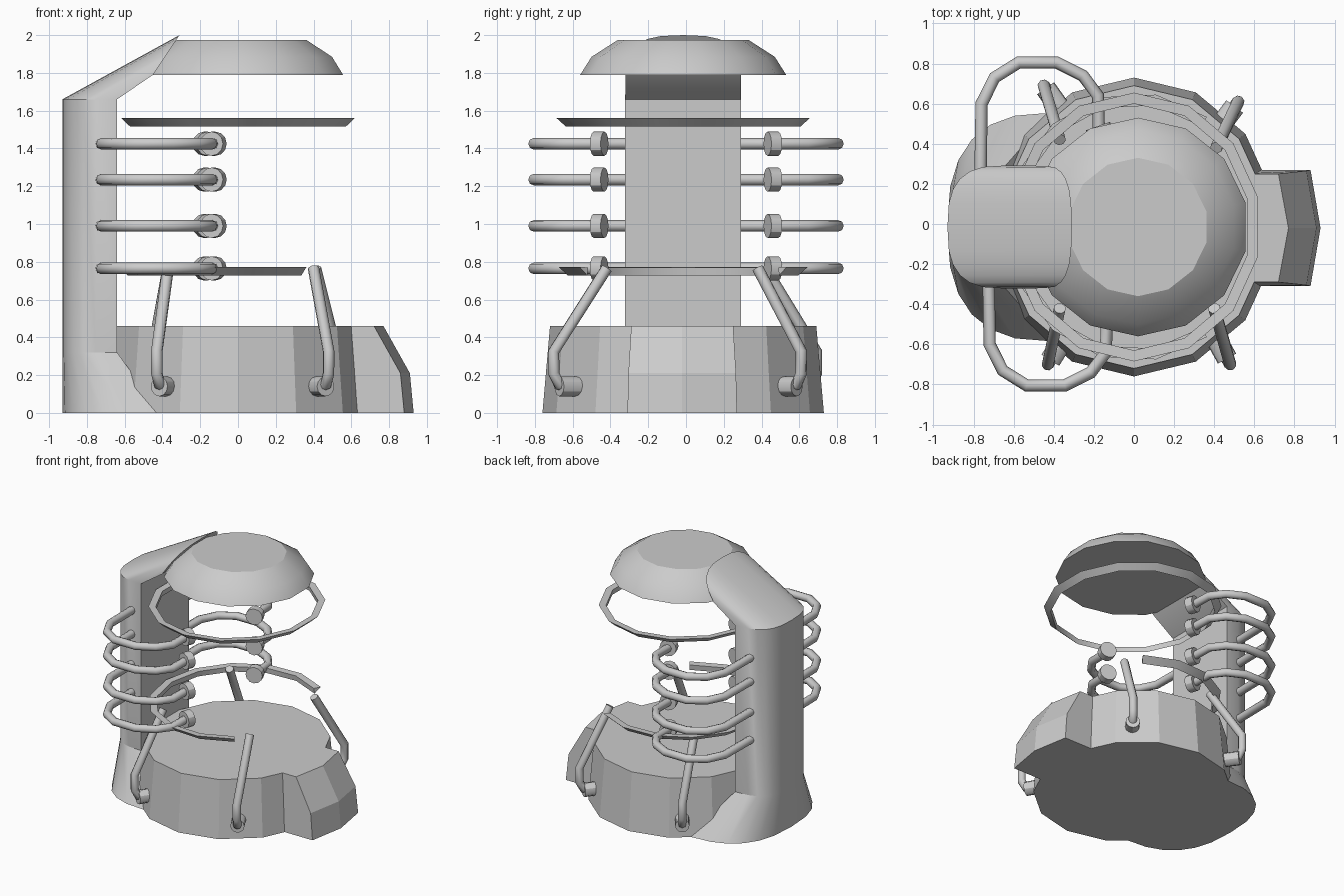
import bpy, math
from mathutils import Vector

if "Cube" in bpy.data.objects:
    bpy.data.objects.remove(bpy.data.objects["Cube"])

YC = -0.015  # slight sideways offset of the body


def finish(ob, angle=30):
    bpy.ops.object.select_all(action='DESELECT')
    ob.select_set(True)
    bpy.context.view_layer.objects.active = ob
    bpy.ops.object.shade_smooth_by_angle(angle=math.radians(angle))
    return ob


def loft(name, rows, closed_rows=False, angle=30):
    """Skin rows of points, each row a closed section; cap the ends or join them."""
    n = len(rows[0])
    verts = [p for r in rows for p in r]
    faces = []
    count = len(rows) if closed_rows else len(rows) - 1
    for i in range(count):
        a, b = i * n, ((i + 1) % len(rows)) * n
        for j in range(n):
            k = (j + 1) % n
            faces.append((a + j, a + k, b + k, b + j))
    if not closed_rows:
        faces.append(tuple(reversed(range(n))))
        faces.append(tuple(range((len(rows) - 1) * n, len(rows) * n)))
    me = bpy.data.meshes.new(name)
    me.from_pydata(verts, [], faces)
    ob = bpy.data.objects.new(name, me)
    bpy.context.collection.objects.link(ob)
    bpy.context.view_layer.objects.active = ob
    ob.select_set(True)
    bpy.ops.object.mode_set(mode='EDIT')
    bpy.ops.mesh.select_all(action='SELECT')
    bpy.ops.mesh.normals_make_consistent(inside=False)
    bpy.ops.object.mode_set(mode='OBJECT')
    return finish(ob, angle)


def circle(cx, rx, ry, z, n=14):
    angs = [math.tau * i / n - math.pi / 2 for i in range(n)]
    return [(cx + rx * math.cos(a), YC + ry * math.sin(a), z) for a in angs]


def tube(name, pts, r=0.031):
    cu = bpy.data.curves.new(name, 'CURVE')
    cu.dimensions = '3D'
    cu.bevel_depth = r
    cu.bevel_resolution = 2
    cu.use_fill_caps = True
    sp = cu.splines.new('POLY')
    sp.points.add(len(pts) - 1)
    for p, co in zip(sp.points, pts):
        p.co = (*co, 1)
    ob = bpy.data.objects.new(name, cu)
    bpy.context.collection.objects.link(ob)
    bpy.ops.object.select_all(action='DESELECT')
    ob.select_set(True)
    bpy.context.view_layer.objects.active = ob
    bpy.ops.object.convert(target='MESH')
    return finish(bpy.context.object, 50)


def disc(name, loc, axis, r, depth):
    bpy.ops.mesh.primitive_cylinder_add(vertices=12, radius=r, depth=depth, location=loc)
    ob = bpy.context.object
    ob.name = name
    ob.rotation_euler = Vector(axis).to_track_quat('Z', 'Y').to_euler()
    return finish(ob)


# Base drum
loft("base", [circle(0, 0.71, 0.745, 0), circle(0, 0.67, 0.705, 0.46)], angle=20)

# Block on the side of the base
rows = []
for y, back in ((-1, 0.05), (0, 0), (1, 0.05)):
    rows.append([(x - (back if x > 0.6 else 0), YC - 0.005 + y * w, z) for x, z, w in
                 ((0.5, 0, 0.29), (0.93, 0, 0.29), (0.91, 0.21, 0.285), (0.77, 0.46, 0.27), (0.5, 0.46, 0.27))])
loft("base_block", rows, angle=5)

# Column with a flared foot and a slanted hood
ts = [math.radians(-90 + 180 * i / 12) for i in range(13)]


def section(t, p):
    s = math.sin(t)
    return max(math.cos(t), 0) ** p, math.copysign(abs(s) ** p, s)


def d_row(xin, d, w, z, p, dz=0):
    out = []
    for t in ts:
        c, s = section(t, p)
        out.append((xin - d * c, YC + w * s, z + dz * c))
    return out


loft("column", [d_row(-0.41, 0.52, 0.57, 0, 0.77),
                d_row(-0.64, 0.29, 0.307, 0.32, 0.7),
                d_row(-0.64, 0.29, 0.307, 1.66, 0.7),
                d_row(-0.45, -0.14, 0.305, 1.79, 0.7, 0.21)])

# Dome lid
loft("lid", [circle(0.02, 0.55, 0.545, 1.79), circle(0.02, 0.49, 0.485, 1.885),
             circle(0.02, 0.35, 0.345, 1.975)], angle=32)


# Bevelled rings: the upper one is whole, the lower one is open at the right
def ring_rows(z, angles):
    rows = []
    for a in angles:
        c, s = math.cos(a), math.sin(a)
        rows.append([(rx * c, YC + ry * s, z + h) for rx, ry, h in
                     ((0.633, 0.67, 0.045), (0.58, 0.615, 0.042), (0.585, 0.62, 0))])
    return rows


step = math.tau / 14
loft("upper_ring", ring_rows(1.515, [step * i - math.pi / 2 for i in range(14)]), closed_rows=True)
gap = math.radians(55)
loft("lower_ring", ring_rows(0.728, [gap + (math.tau - 2 * gap) * i / 10 for i in range(11)]))

# Four bent struts with round sockets on the base: knob, bend and top points
struts = [((0.43, -0.61), (0.48, -0.70), (0.40, -0.42)),
          ((0.46, 0.53), (0.52, 0.61), (0.41, 0.38)),
          ((-0.38, -0.62), (-0.43, -0.70), (-0.37, -0.42)),
          ((-0.40, 0.62), (-0.45, 0.69), (-0.37, 0.42))]
for i, (k, b, t) in enumerate(struts):
    k, b = Vector(k), Vector(b)
    low = b.lerp(k, 0.3)
    tube(f"strut_{i + 1}", [(*k, 0.14), (*low, 0.15), (*b, 0.21), (*b, 0.325), (*t, 0.765)])
    disc(f"strut_socket_{i + 1}", (*k, 0.14), (*(b - k), 0), 0.052, 0.14)

# Four pairs of side pipes with end discs
loop = [(-0.74, 0.24), (-0.735, 0.6), (-0.67, 0.73), (-0.55, 0.805), (-0.36, 0.805),
        (-0.23, 0.74), (-0.155, 0.64), (-0.15, 0.45)]
for i, z in enumerate((0.765, 0.99, 1.235, 1.425)):
    for side, dx in ((-1, 0.015), (1, -0.025)):
        tag = f"{'front' if side < 0 else 'rear'}_{i + 1}"
        tube("pipe_" + tag, [(x + dx, side * y, z) for x, y in loop])
        disc("pipe_disc_" + tag, (-0.145 + dx, side * 0.46, z), (0.35, -side, 0), 0.064, 0.06)
